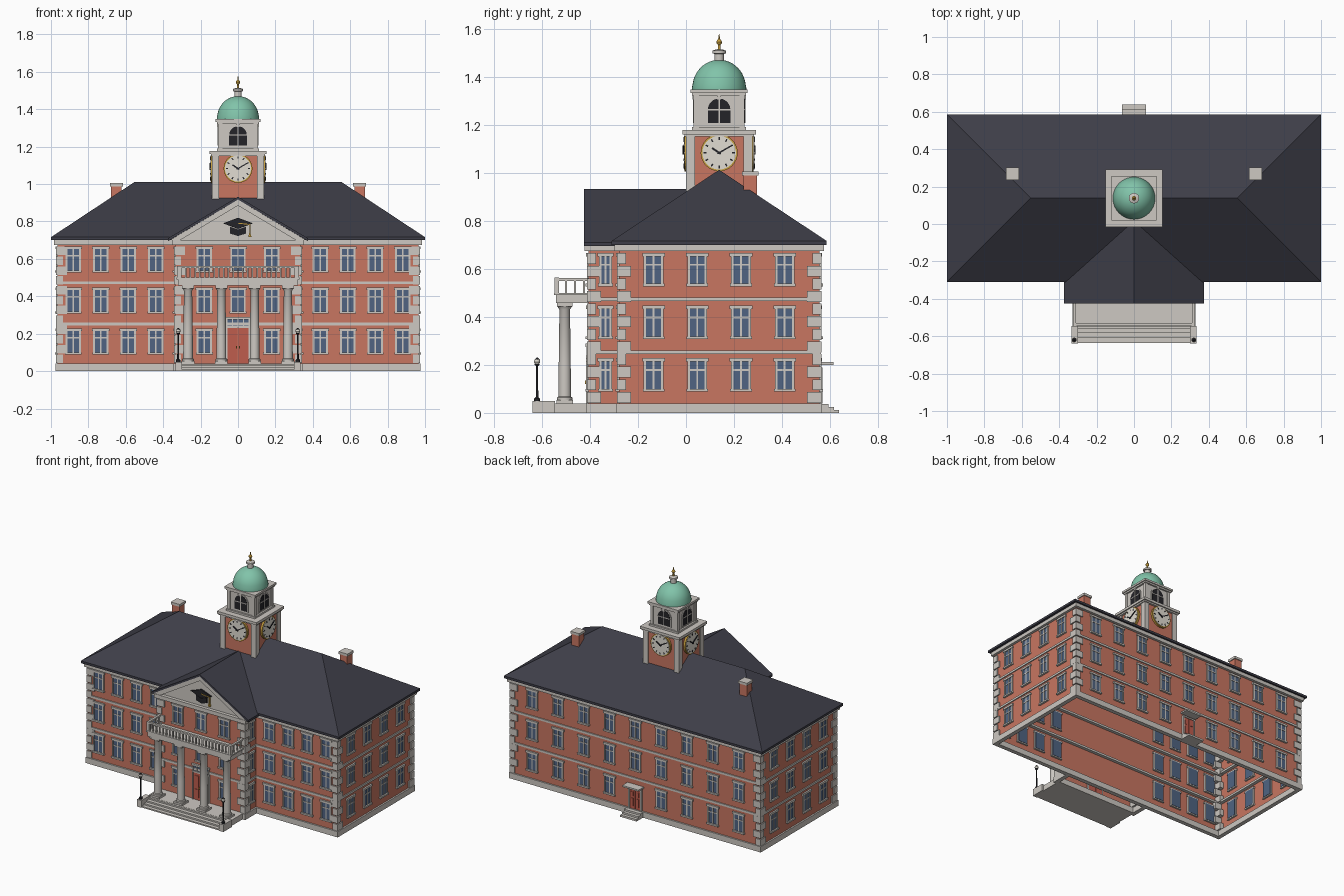
import bpy, bmesh, math
from mathutils import Matrix, Vector

if "Cube" in bpy.data.objects:
    bpy.data.objects.remove(bpy.data.objects["Cube"], do_unlink=True)


def material(name, r, g, b):
    m = bpy.data.materials.new(name)
    m.use_nodes = True
    m.diffuse_color = (r, g, b, 1)
    m.node_tree.nodes["Principled BSDF"].inputs["Base Color"].default_value = (r, g, b, 1)
    return m


BRICK = material("brick", .58, .18, .12)
STONE = material("pale_stone", .61, .58, .54)
SLATE = material("roof_slate", .048, .048, .065)
GLASS = material("window_glass", .08, .127, .223)
COPPER = material("dome_copper", .22, .55, .40)
GOLD = material("gold", .58, .35, .05)
DARK = material("dark_metal", .017, .017, .021)
DOOR = material("door_red", .52, .11, .075)
CREAM = material("clock_cream", .75, .72, .65)

I = Matrix.Identity(4)
CY = 0.138          # depth centre of the main block and tower


def box(bm, x0, x1, y0, y1, z0, z1, M=I):
    m = Matrix.Translation(((x0 + x1) / 2, (y0 + y1) / 2, (z0 + z1) / 2))
    s = Matrix.Diagonal((x1 - x0, y1 - y0, z1 - z0, 1))
    return bmesh.ops.create_cube(bm, size=1, matrix=M @ m @ s)["verts"]


def prism(bm, pts, y0, y1, M=I):
    """Outline in x and z, extruded along y."""
    a = [bm.verts.new(M @ Vector((x, y0, z))) for x, z in pts]
    b = [bm.verts.new(M @ Vector((x, y1, z))) for x, z in pts]
    bm.faces.new(a)
    bm.faces.new(b[::-1])
    for i in range(len(pts)):
        j = (i + 1) % len(pts)
        bm.faces.new((a[i], b[i], b[j], a[j]))


def lathe(bm, x, y, profile, n=32):
    rings = [[bm.verts.new((x + r * math.cos(k * math.tau / n), y + r * math.sin(k * math.tau / n), z))
              for k in range(n)] for r, z in profile]
    for a, b in zip(rings, rings[1:]):
        for k in range(n):
            bm.faces.new((a[k], a[(k + 1) % n], b[(k + 1) % n], b[k]))
    bm.faces.new(rings[0][::-1])
    bm.faces.new(rings[-1])


def ring(bm, x, y0, y1, z0, z1, t=.03):
    """Hollow rectangular band, symmetric in x."""
    box(bm, -x, x, y0, y0 + t, z0, z1)
    box(bm, -x, x, y1 - t, y1, z0, z1)
    for s in (-1, 1):
        a, b = sorted((s * x, s * (x - t)))
        box(bm, a, b, y0 + t, y1 - t, z0, z1)


def disc(r, cz, n=32):
    return [(r * math.cos(k * math.tau / n), cz + r * math.sin(k * math.tau / n)) for k in range(n)]


def finish(bm, name, mat, smooth=False):
    bmesh.ops.recalc_face_normals(bm, faces=bm.faces[:])
    me = bpy.data.meshes.new(name)
    bm.to_mesh(me)
    bm.free()
    me.materials.append(mat)
    ob = bpy.data.objects.new(name, me)
    bpy.context.collection.objects.link(ob)
    if smooth:
        bpy.ops.object.select_all(action='DESELECT')
        ob.select_set(True)
        bpy.context.view_layer.objects.active = ob
        bpy.ops.object.shade_smooth_by_angle(angle=math.radians(35))


def wall_frame(x, y, turn):
    """Local frame whose -y points out of the wall."""
    return Matrix.Translation((x, y, 0)) @ Matrix.Rotation(math.radians(turn), 4, 'Z')


# Main block and front pavilion, open underneath
WX, WF, WB, PX, PF = .965, -.28, .556, .335, -.405
for name, x, y0, y1 in (("main_walls", WX, WF, WB), ("pavilion_walls", PX, PF, WF + .001)):
    bm = bmesh.new()
    box(bm, -x, x, y0, y1, .02, .69)
    bm.normal_update()
    bmesh.ops.delete(bm, geom=[f for f in bm.faces if f.normal.z < -.5], context='FACES')
    finish(bm, name, BRICK)

# Plinth, string courses and cornice
for name, z0, z1, out in (("plinth", 0, .04, .011), ("lower_string_course", .245, .26, .007),
                          ("upper_string_course", .465, .48, .007), ("cornice", .675, .702, .018)):
    bm = bmesh.new()
    ring(bm, WX + out, WF - out, WB + out, z0, z1)
    ring(bm, PX + out, PF - out, WF + .02, z0, z1)
    finish(bm, name, STONE)

# Corner quoins, alternating long and short
bm = bmesh.new()
ROWS, PITCH, OUT = 12, .0525, .008
for cx, cy, dy in ((WX, WF, 1), (WX, WB, -1), (PX, PF, 1)):
    for s in (-1, 1):
        for i in range(ROWS):
            lx, ly = (.052, .03) if i % 2 else (.03, .052)
            z = .042 + i * PITCH
            xs = sorted((s * (cx + OUT), s * (cx - lx)))
            ys = sorted((cy - dy * OUT, cy + dy * ly))
            box(bm, *xs, *ys, z, z + PITCH - .007)
finish(bm, "corner_quoins", STONE)

# Windows
frames, panes = bmesh.new(), bmesh.new()


def window(M, cz, w=.036, h=.06):
    box(panes, -w, w, -.004, .014, cz - h, cz + h, M)
    for s in (-1, 1):
        box(frames, s * w - .005, s * w + .005, -.008, .012, cz - h, cz + h, M)
    box(frames, -.004, .004, -.007, .012, cz - h, cz + h, M)
    box(frames, -w, w, -.007, .012, cz + .018, cz + .025, M)
    box(frames, -w - .009, w + .009, -.014, .012, cz - h - .008, cz - h + .003, M)
    box(frames, -w - .011, w + .011, -.011, .012, cz + h - .003, cz + h + .011, M)


for floor, cz in enumerate((.157, .376, .595)):
    for s in (-1, 1):
        for i in range(4):
            window(wall_frame(s * (.44 + i * .147), WF, 0), cz)
            window(wall_frame(s * WX, CY + (i - 1.5) * .182, s * 90), cz)
        window(wall_frame(s * .18, PF, 0), cz)
        window(wall_frame(s * PX, -.335, s * 90), cz, w=.022)
    for i in range(-4, 5):
        if floor or i:
            window(wall_frame(i * .2, WB, 180), cz)
    if floor:
        window(wall_frame(0, PF, 0), cz)

# Doors with surrounds, front transom light
doors = bmesh.new()
for M, w, top in ((wall_frame(0, PF, 0), .056, .23), (wall_frame(0, WB, 180), .042, .18)):
    for s in (-1, 1):
        a, b = sorted((s * .002, s * w))
        box(doors, a, b, -.006, .01, .04, top, M)
        for z0, z1 in ((.06, .115), (.13, top - .02)):
            box(doors, a + .012, b - .012, -.01, 0, z0, z1, M)
        box(frames, s * (w + .004) - .005, s * (w + .004) + .005, -.012, .01, .04, top, M)
    box(frames, -w - .01, w + .01, -.012, .01, top, top + .01, M)
M = wall_frame(0, PF, 0)
box(panes, -.056, .056, -.005, .01, .24, .275, M)
box(frames, -.068, .068, -.014, .01, .275, .288, M)
for x in (-.06, -.03, 0, .03, .06):
    box(frames, x - .003, x + .003, -.009, .01, .24, .275, M)
finish(frames, "window_frames", STONE)
finish(panes, "window_panes", GLASS)
finish(doors, "door_leaves", DOOR)
bm = bmesh.new()
for s in (-1, 1):
    box(bm, s * .008 - .002, s * .008 + .002, PF - .016, PF - .005, .12, .135)
finish(bm, "door_handles", GOLD)

# Hipped main roof
bm = bmesh.new()
low, mid = [[bm.verts.new((x, CY + y, z)) for x, y in ((-1, -.448), (1, -.448), (1, .448), (-1, .448))]
            for z in (.7, .716)]
l, r = [bm.verts.new((x, CY, 1.012)) for x in (-.552, .552)]
bm.faces.new(low[::-1])
for i in range(4):
    j = (i + 1) % 4
    bm.faces.new((low[i], low[j], mid[j], mid[i]))
for f in ((mid[0], mid[1], r, l), (mid[1], mid[2], r), (mid[2], mid[3], l, r), (mid[3], mid[0], l)):
    bm.faces.new(f)
finish(bm, "main_roof", SLATE)

# Pavilion gable roof and pediment
bm = bmesh.new()
prism(bm, [(-.375, .71), (0, .932), (.375, .71), (.375, .695), (0, .917), (-.375, .695)], -.424, .02)
finish(bm, "gable_roof", SLATE)
bm = bmesh.new()
prism(bm, [(-.335, .7), (0, .9), (.335, .7)], -.4, -.2)
prism(bm, [(-.365, .7), (0, .917), (.365, .7), (.31, .7), (0, .885), (-.31, .7)], -.42, -.38)
finish(bm, "pediment", STONE)

# Graduation cap emblem
bm = bmesh.new()
prism(bm, [(-.08, .79), (0, .82), (.08, .79), (0, .76)], -.409, -.399)
prism(bm, [(-.042, .772), (-.042, .735), (0, .722), (.042, .735), (.042, .772), (0, .757)], -.407, -.399)
finish(bm, "cap_emblem", DARK)
bm = bmesh.new()
prism(bm, [(0, .793), (.064, .786), (.064, .782), (0, .788)], -.412, -.405)
box(bm, .061, .066, -.412, -.4, .74, .786)
prism(bm, [(.063, .75), (.055, .718), (.072, .718)], -.412, -.4)
finish(bm, "cap_tassel", GOLD)

# Porch deck, front steps, cheek blocks, rear steps and canopy
bm = bmesh.new()
box(bm, -.325, .325, -.545, -.4, 0, .04)
for i in range(4):
    box(bm, -.305, .305, -.636 + i * .026, -.54, 0, .009 + i * .01)
for s in (-1, 1):
    box(bm, *sorted((s * .3, s * .335)), -.64, -.545, 0, .05)
finish(bm, "front_steps", STONE)
bm = bmesh.new()
for i in range(3):
    box(bm, -.063, .063, .55, .638 - i * .022, 0, .013 + i * .012)
box(bm, -.063, .063, .55, .615, .2, .211)
finish(bm, "rear_steps_and_canopy", STONE)

# Portico columns
bm = bmesh.new()
for x in (-.267, -.089, .089, .267):
    box(bm, x - .034, x + .034, -.539, -.471, .04, .053)
    lathe(bm, x, -.505, [(.032, .053), (.032, .064), (.026, .068), (.025, .2), (.022, .43), (.03, .442)], 20)
    box(bm, x - .032, x + .032, -.537, -.473, .442, .457)
finish(bm, "portico_columns", STONE, True)

# Balcony with balustrade
bm = bmesh.new()
box(bm, -.322, .322, -.542, -.4, .457, .49)
box(bm, -.33, .33, -.549, -.4, .49, .5)
box(bm, -.325, .325, -.545, -.53, .55, .561)
for s in (-1, 1):
    box(bm, *sorted((s * .31, s * .325)), -.545, -.4, .55, .561)
    for y in (-.537, -.5, -.462, -.425):
        box(bm, s * .317 - .004, s * .317 + .004, y - .004, y + .004, .5, .55)
    box(bm, s * .317 - .009, s * .317 + .009, -.547, -.529, .5, .563)
for i in range(-12, 13):
    box(bm, i * .0255 - .004, i * .0255 + .004, -.541, -.533, .5, .55)
finish(bm, "balcony", STONE)

# Lamp posts
posts, globes = bmesh.new(), bmesh.new()
for x in (-.32, .32):
    lathe(posts, x, -.62, [(.012, .05), (.012, .06), (.005, .066), (.004, .195), (.01, .2), (.01, .204)], 12)
    lathe(posts, x, -.62, [(.011, .222), (.003, .23)], 12)
    lathe(globes, x, -.62, [(.008, .203), (.013, .212), (.011, .223)], 12)
finish(posts, "lamp_posts", DARK)
finish(globes, "lamp_globes", CREAM, True)

# Chimneys
stacks, caps = bmesh.new(), bmesh.new()
for x in (-.65, .65):
    box(stacks, x - .028, x + .028, .24, .296, .8, .99)
    box(caps, x - .034, x + .034, .234, .302, .988, 1.005)
finish(stacks, "chimney_stacks", BRICK)
finish(caps, "chimney_caps", STONE)

# Clock tower and belfry
bm = bmesh.new()
box(bm, -.13, .13, CY - .13, CY + .13, .75, 1.16)
finish(bm, "tower_walls", BRICK)
bm = bmesh.new()
for h, z0, z1 in ((.145, 1.15, 1.162), (.153, 1.16, 1.178), (.1, 1.17, 1.34), (.112, 1.175, 1.19),
                  (.112, 1.322, 1.335), (.119, 1.333, 1.347)):
    box(bm, -h, h, CY - h, CY + h, z0, z1)
for sx in (-1, 1):
    for sy in (-1, 1):
        for c, h, z0, z1 in ((.12, .019, .75, 1.155), (.095, .011, 1.18, 1.33)):
            box(bm, sx * c - h, sx * c + h, CY + sy * c - h, CY + sy * c + h, z0, z1)
finish(bm, "tower_stonework", STONE)


def arch(w, z0, spring, n=12):
    return [(-w, z0), (w, z0)] + [(w * math.cos(k * math.pi / n), spring + w * math.sin(k * math.pi / n))
                                  for k in range(n + 1)]


# Clocks and arched openings on all four sides
rims, dials, hands, trims, voids = [bmesh.new() for _ in range(5)]
for turn in range(0, 360, 90):
    R = Matrix.Translation((0, CY, 0)) @ Matrix.Rotation(math.radians(turn), 4, 'Z')
    prism(rims, disc(.077, 1.083), -.144, -.125, R)
    prism(dials, disc(.07, 1.083), -.147, -.13, R)
    C = R @ Matrix.Translation((0, 0, 1.083))
    for k in range(12):
        T = C @ Matrix.Rotation(k * math.tau / 12, 4, 'Y')
        box(hands, -.003, .003, -.149, -.14, .053, .065, T)
    for deg, length, w in ((60, .056, .003), (-56, .036, .004)):
        box(hands, -w, w, -.152, -.145, -.008, length, C @ Matrix.Rotation(math.radians(deg), 4, 'Y'))
    prism(trims, arch(.055, 1.2, 1.262), -.105, -.095, R)
    prism(voids, arch(.047, 1.207, 1.262), -.107, -.1, R)
    box(trims, -.003, .003, -.109, -.1, 1.207, 1.308, R)
    box(trims, -.047, .047, -.109, -.1, 1.259, 1.265, R)
    box(trims, -.008, .008, -.111, -.1, 1.305, 1.322, R)
finish(rims, "clock_rims", GOLD)
finish(dials, "clock_dials", CREAM)
finish(hands, "clock_hands", DARK)
finish(trims, "belfry_arch_trim", STONE)
finish(voids, "belfry_openings", DARK)

# Dome, lantern and finial
bm = bmesh.new()
lathe(bm, 0, CY, [(.113, 1.345), (.113, 1.355)] +
      [(.111 * math.cos(k * math.pi / 24), 1.355 + .115 * math.sin(k * math.pi / 24)) for k in range(1, 12)], 40)
finish(bm, "dome", COPPER, True)
bm = bmesh.new()
lathe(bm, 0, CY, [(.02, 1.46), (.02, 1.495), (.028, 1.497), (.028, 1.508), (.012, 1.514)], 20)
finish(bm, "lantern", STONE, True)
bm = bmesh.new()
lathe(bm, 0, CY, [(.006, 1.51), (.005, 1.532), (.011, 1.539), (.012, 1.545), (.008, 1.553),
                  (.004, 1.556), (.001, 1.578)], 16)
finish(bm, "finial", GOLD, True)
